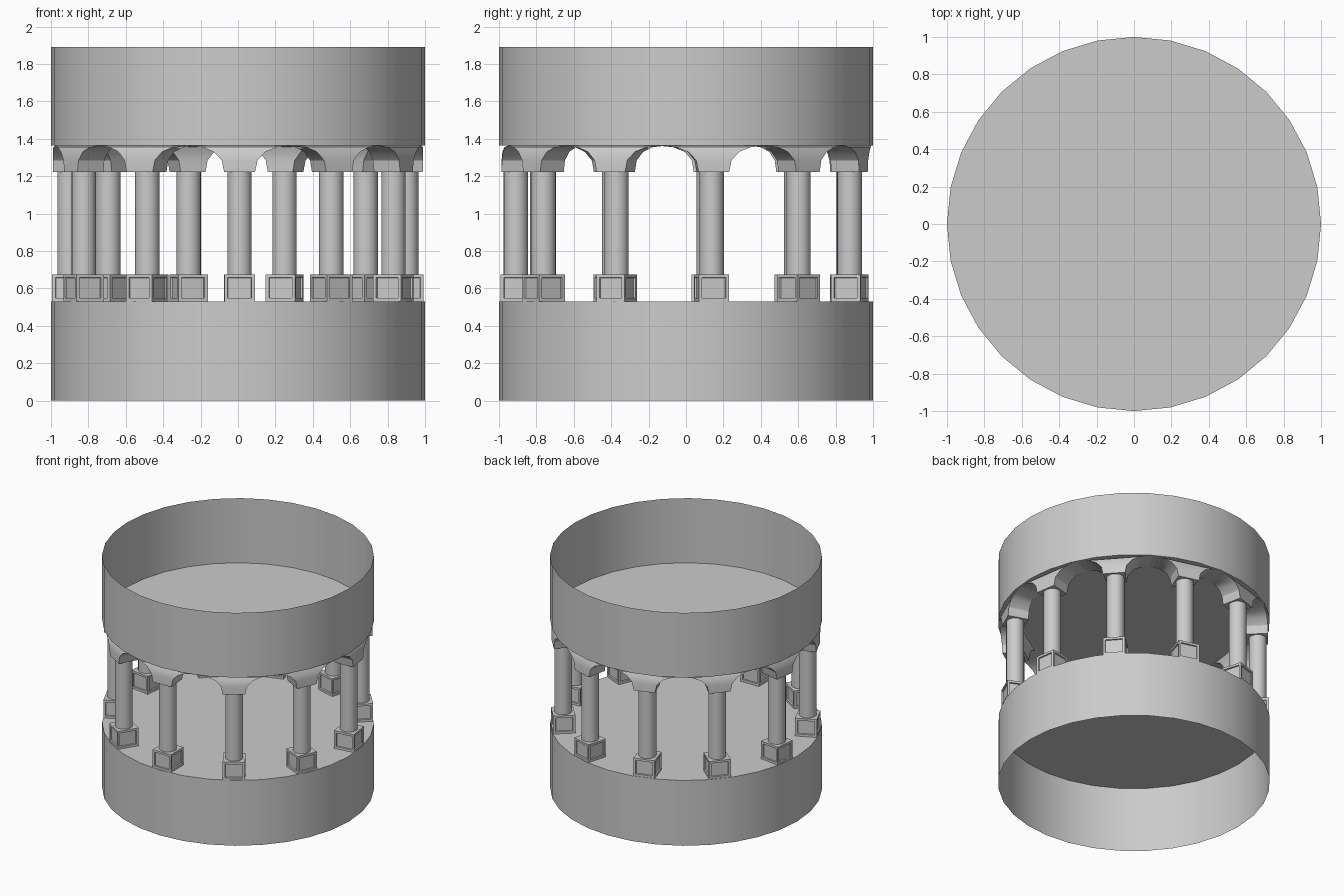
import bpy, bmesh, math
from mathutils import Matrix, Vector

if "Cube" in bpy.data.objects:
    bpy.data.objects.remove(bpy.data.objects["Cube"])

N = 11            # number of columns
RING = 0.91       # radius of the column ring
Z_LOW, Z_BOX, Z_CAP, Z_TOP, Z_RIM = 0.53, 0.675, 1.222, 1.365, 1.89


def add_object(name, bm, smooth=False):
    bmesh.ops.recalc_face_normals(bm, faces=bm.faces)
    me = bpy.data.meshes.new(name)
    bm.to_mesh(me)
    bm.free()
    ob = bpy.data.objects.new(name, me)
    bpy.context.collection.objects.link(ob)
    if smooth:
        bpy.ops.object.select_all(action='DESELECT')
        ob.select_set(True)
        bpy.context.view_layer.objects.active = ob
        bpy.ops.object.shade_smooth_by_angle(angle=math.radians(30))
    return ob


def drum(name, z0, z1, cap_z):
    """Thin 32-sided wall closed by a single disc at cap_z."""
    bm = bmesh.new()
    bmesh.ops.create_cone(bm, cap_ends=True, segments=32, radius1=1, radius2=1, depth=z1 - z0,
                          matrix=Matrix.Translation((0, 0, (z0 + z1) / 2)))
    open_end = [f for f in bm.faces if len(f.verts) > 4
                and abs(f.calc_center_median().z - cap_z) > 0.1]
    bmesh.ops.delete(bm, geom=open_end, context='FACES_ONLY')
    ob = add_object(name, bm, True)
    return ob


def plinth_mesh():
    """Square block with a recessed panel on each side."""
    bm = bmesh.new()
    h = Z_BOX - Z_LOW
    bmesh.ops.create_cube(bm, size=1, matrix=Matrix.Translation((RING, 0, Z_LOW + h / 2))
                          @ Matrix.Diagonal((0.164, 0.164, h, 1)))
    sides = [f for f in bm.faces if abs(f.normal.z) < 0.5]
    bmesh.ops.inset_individual(bm, faces=sides, thickness=0.025)
    bmesh.ops.inset_individual(bm, faces=sides, thickness=0.003, depth=-0.01)
    return bm


def shaft_mesh():
    bm = bmesh.new()
    bmesh.ops.create_cone(bm, cap_ends=True, segments=24, radius1=0.065, radius2=0.065,
                          depth=Z_CAP - Z_BOX + 0.01,
                          matrix=Matrix.Translation((RING, 0, (Z_CAP + Z_BOX) / 2)))
    return bm


def arch_mesh():
    """Flared arch springer, wrapped around the ring from column to column."""
    half = [(0.076, Z_CAP), (0.088, 1.285), (0.127, 1.33), (0.185, 1.355),
            (RING * math.pi / N, Z_TOP - 0.002)]
    bm = bmesh.new()
    rows = []
    for w, z in half:
        row = []
        for r in (0.83, 0.99):
            for s in (-1, 1):
                a = s * w / RING
                row.append(bm.verts.new((r * math.cos(a), r * math.sin(a), z)))
        rows.append(row)   # inner left, inner right, outer left, outer right
    for p, q in zip(rows, rows[1:]):
        for i, j in ((0, 1), (1, 3), (3, 2), (2, 0)):
            bm.faces.new((p[i], p[j], q[j], q[i]))
    for row in (rows[0], rows[-1]):
        bm.faces.new([row[i] for i in (0, 1, 3, 2)])
    return bm


# Drums
drum("lower_drum", 0, Z_LOW, Z_LOW)
drum("upper_drum", Z_TOP, Z_RIM, Z_TOP)

# Colonnade: one bay copied around the ring, the first one at the front
for name, build, smooth in (("plinth", plinth_mesh, False), ("column_shaft", shaft_mesh, True),
                            ("arch", arch_mesh, True)):
    first = add_object(name + "_1", build(), smooth)
    for k in range(N):
        ob = first if k == 0 else bpy.data.objects.new(f"{name}_{k + 1}", first.data)
        if k:
            bpy.context.collection.objects.link(ob)
        ob.rotation_euler.z = -math.pi / 2 + math.radians(0.5) + 2 * math.pi * k / N
        for m in first.modifiers if k else ():
            if m.type == 'NODES':
                c = ob.modifiers.new(m.name, 'NODES')
                c.node_group = m.node_group
